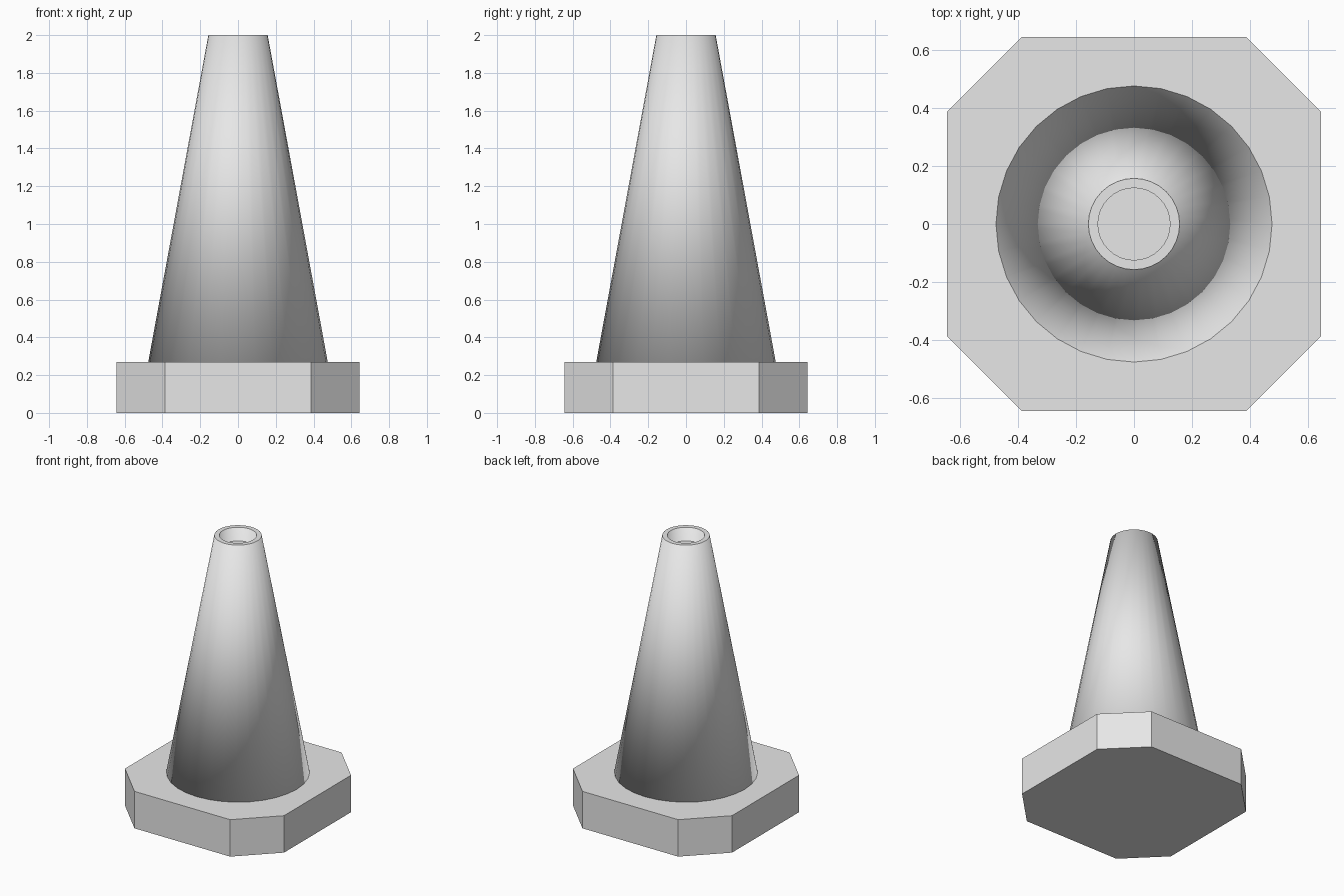
import bpy
import bmesh
from math import sin, cos, tau

cube = bpy.data.objects.get("Cube")
if cube:
    bpy.data.objects.remove(cube, do_unlink=True)

SIDES = 32
BASE_TOP = 0.27

grey = bpy.data.materials.new("light grey")
grey.use_nodes = True
grey.diffuse_color = (0.8, 0.8, 0.8, 1)
grey.node_tree.nodes["Principled BSDF"].inputs["Base Color"].default_value = (0.8, 0.8, 0.8, 1)


def finish(bm, name):
    mesh = bpy.data.meshes.new(name)
    bm.to_mesh(mesh)
    bm.free()
    mesh.materials.append(grey)
    obj = bpy.data.objects.new(name, mesh)
    bpy.context.collection.objects.link(obj)
    return obj


# Base: square slab with cut corners
half, cut = 0.643, 0.387
corner = [(half, -cut), (half, cut), (cut, half), (-cut, half)]
outline = corner + [(-x, -y) for x, y in corner]
bm = bmesh.new()
bottom = bm.faces.new([bm.verts.new((x, y, 0)) for x, y in outline])
top = bmesh.ops.extrude_face_region(bm, geom=[bottom])["geom"]
bmesh.ops.translate(bm, vec=(0, 0, BASE_TOP),
                    verts=[v for v in top if isinstance(v, bmesh.types.BMVert)])
bmesh.ops.recalc_face_normals(bm, faces=bm.faces)
finish(bm, "base")

# Cone: turned profile with a shallow round socket in its tip
profile = [(0.475, BASE_TOP), (0.157, 2.0), (0.124, 2.0), (0.124, 1.9)]
bm = bmesh.new()
rings = [[bm.verts.new((r * cos(tau * i / SIDES), r * sin(tau * i / SIDES), z))
          for i in range(SIDES)] for r, z in profile]
for low, high in zip(rings, rings[1:]):
    for i in range(SIDES):
        j = (i + 1) % SIDES
        bm.faces.new((low[i], low[j], high[j], high[i]))
bm.faces.new(rings[0][::-1])
bm.faces.new(rings[-1])
bm.normal_update()
for face in bm.faces:
    face.smooth = abs(face.normal.z) < 0.9
cone = finish(bm, "cone")

# Walls blend softly into the flat ends, which stay flat themselves
mesh = cone.data
normals = [None] * len(mesh.loops)
for poly in mesh.polygons:
    for li in poly.loop_indices:
        vert = mesh.vertices[mesh.loops[li].vertex_index]
        normals[li] = tuple(vert.normal if poly.use_smooth else poly.normal)
mesh.normals_split_custom_set(normals)
